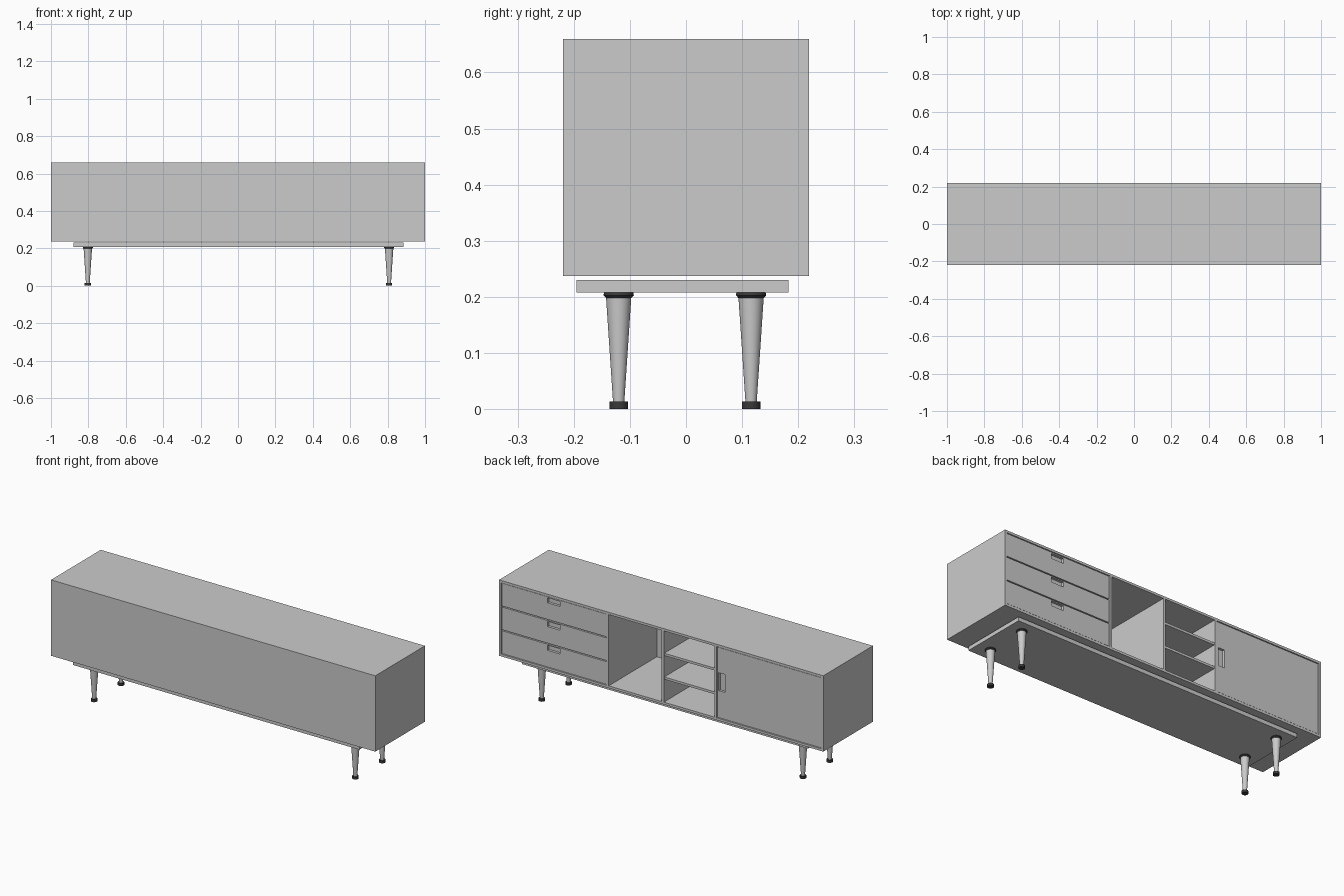
import bpy, math

if "Cube" in bpy.data.objects:
    bpy.data.objects.remove(bpy.data.objects["Cube"])

# outer case limits
X, Y, Z0, Z1, T = 1.0, 0.219, 0.237, 0.66, 0.013


def box(name, x0, x1, y0, y1, z0, z1):
    bpy.ops.mesh.primitive_cube_add(size=1)
    o = bpy.context.object
    o.name = name
    o.scale = (x1 - x0, y1 - y0, z1 - z0)
    o.location = ((x0 + x1) / 2, (y0 + y1) / 2, (z0 + z1) / 2)
    bpy.ops.object.transform_apply(location=True, rotation=False, scale=True)
    return o


def cut_pull(panel, x, z, w, h, depth=0.014):
    """Carve a rectangular finger recess into a front panel."""
    cutter = box("pull_cutter", x - w / 2, x + w / 2, FRONT - depth, FRONT + 0.05, z - h / 2, z + h / 2)
    cutter.hide_render = True
    m = panel.modifiers.new("pull", 'BOOLEAN')
    m.operation, m.object, m.solver = 'DIFFERENCE', cutter, 'EXACT'
    bpy.context.view_layer.objects.active = panel
    bpy.ops.object.modifier_apply(modifier=m.name)
    bpy.data.objects.remove(cutter)


def lathe(name, profile, loc, mat=None, n=32):
    """Revolve a (radius, z) profile into a capped solid."""
    verts = [(r * math.cos(2 * math.pi * i / n), r * math.sin(2 * math.pi * i / n), z)
             for r, z in profile for i in range(n)]
    faces = [(k * n + i, k * n + (i + 1) % n, (k + 1) * n + (i + 1) % n, (k + 1) * n + i)
             for k in range(len(profile) - 1) for i in range(n)]
    faces += [tuple(reversed(range(n))), tuple(range((len(profile) - 1) * n, len(profile) * n))]
    me = bpy.data.meshes.new(name)
    me.from_pydata(verts, [], faces)
    o = bpy.data.objects.new(name, me)
    bpy.context.collection.objects.link(o)
    o.location = loc
    if mat:
        me.materials.append(mat)
    bpy.ops.object.select_all(action='DESELECT')
    o.select_set(True)
    bpy.context.view_layer.objects.active = o
    bpy.ops.object.shade_smooth_by_angle(angle=math.radians(30))
    return o


dark = bpy.data.materials.new("dark_fitting")
dark.diffuse_color = (0.04, 0.04, 0.04, 1)
dark.use_nodes = True
dark.node_tree.nodes["Principled BSDF"].inputs["Base Color"].default_value = dark.diffuse_color

# case: top, bottom, sides, blank panel on -y
box("case_top", -X, X, -Y, Y, Z1 - T, Z1)
box("case_bottom", -X, X, -Y, Y, Z0, Z0 + T)
for s, side in ((-1, "left"), (1, "right")):
    xs = sorted((s * X, s * (X - T)))
    box(f"case_side_{side}", *xs, -Y, Y, Z0 + T, Z1 - T)
box("case_panel", -X + T, X - T, -Y, -Y + T, Z0 + T, Z1 - T)

# upright dividers
IN0, IN1, BACK = Z0 + T, Z1 - T, -Y + T
for i, x in enumerate((0.33, -0.01, -0.335)):
    box(f"divider_{i}", x - T / 2, x + T / 2, BACK, Y, IN0, IN1)

# two shelves
step = (IN1 - IN0) / 3
for i in (1, 2):
    z = IN0 + i * step
    box(f"shelf_{i}", -0.335 + T / 2, -0.01 - T / 2, BACK, Y - 0.004, z - T / 2, z + T / 2)

# drawers with recessed pulls
FRONT, GAP = Y - 0.003, 0.003
for i in range(3):
    z0, z1 = IN0 + i * step + GAP, IN0 + (i + 1) * step - GAP
    d = box(f"drawer_{i}", 0.33 + T / 2 + GAP, X - T - GAP, FRONT - 0.4, FRONT, z0, z1)
    cut_pull(d, 0.665, z1 - 0.02, 0.076, 0.028)

# door with recessed pull
door = box("door", -X + T + GAP, -0.335 - T / 2 - GAP, FRONT - 0.02, FRONT, IN0 + GAP, IN1 - GAP)
cut_pull(door, -0.372, 0.453, 0.038, 0.1)

# base board and tapered legs
box("base_board", -0.88, 0.885, -0.195, 0.183, 0.208, 0.23)
for x in (-0.803, 0.808):
    for y in (-0.12, 0.116):
        lathe("leg", [(0.010, 0.012), (0.0225, 0.199)], (x, y, 0))
        lathe("leg_foot", [(0.0165, 0), (0.0165, 0.014)], (x, y, 0), dark)
        lathe("leg_collar", [(0.0225, 0.198), (0.027, 0.203), (0.026, 0.208)], (x, y, 0), dark)
